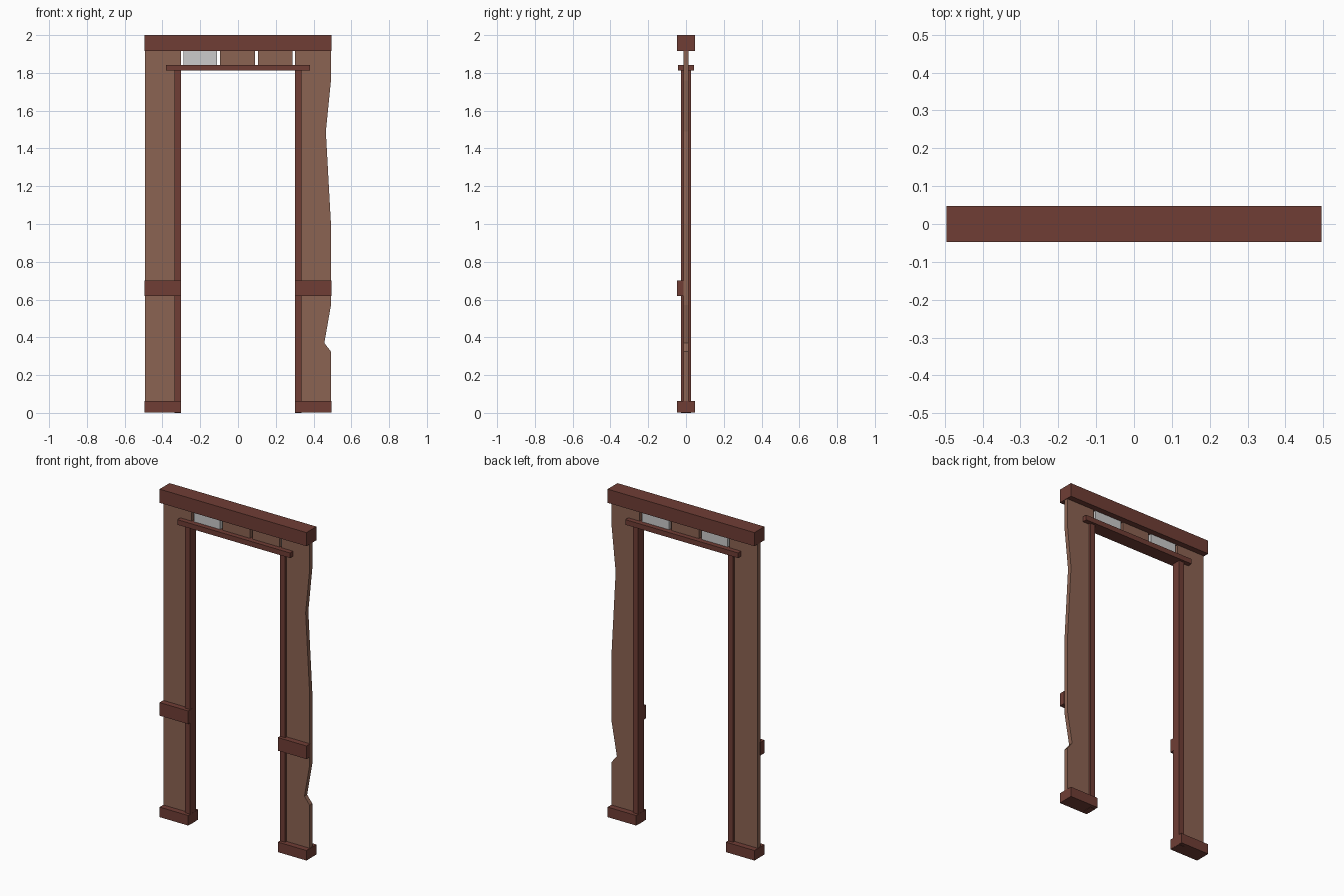
import bpy, bmesh

if "Cube" in bpy.data.objects:
    bpy.data.objects.remove(bpy.data.objects["Cube"])


def material(name, rgb):
    m = bpy.data.materials.new(name)
    m.diffuse_color = (*rgb, 1)
    m.use_nodes = True
    m.node_tree.nodes["Principled BSDF"].inputs["Base Color"].default_value = m.diffuse_color
    return m


DARK = material("dark_wood", (0.16, 0.048, 0.036))
WALL = material("brown_wall", (0.26, 0.125, 0.085))


def prism(name, profile, y0, y1, mat=None):
    """Extrude an x-z outline from y0 to y1."""
    bm = bmesh.new()
    face = bm.faces.new([bm.verts.new((x, y0, z)) for x, z in profile])
    ext = bmesh.ops.extrude_face_region(bm, geom=[face])["geom"]
    verts = [v for v in ext if isinstance(v, bmesh.types.BMVert)]
    bmesh.ops.translate(bm, verts=verts, vec=(0, y1 - y0, 0))
    bmesh.ops.recalc_face_normals(bm, faces=bm.faces)
    me = bpy.data.meshes.new(name)
    bm.to_mesh(me)
    bm.free()
    if mat:
        me.materials.append(mat)
    ob = bpy.data.objects.new(name, me)
    bpy.context.collection.objects.link(ob)
    return ob


def box(name, x0, x1, y0, y1, z0, z1, mat=None):
    return prism(name, [(x0, z0), (x1, z0), (x1, z1), (x0, z1)], y0, y1, mat)


# Head beam and door lintel
box("head_beam", -0.495, 0.495, -0.048, 0.048, 1.917, 2.0, DARK)
box("door_lintel", -0.38, 0.38, -0.042, 0.042, 1.812, 1.843, DARK)

# Mirrored posts, feet and front rails
for side, s in (("left", -1), ("right", 1)):
    box(side + "_door_post", s * 0.303, s * 0.337, -0.027, 0.027, 0.0, 1.812, DARK)
    box(side + "_foot", s * 0.302, s * 0.495, -0.048, 0.048, 0.002, 0.063, DARK)
    box(side + "_front_rail", s * 0.302, s * 0.495, -0.048, -0.012, 0.62, 0.70, DARK)

# Wall panels: straight on the left, broken outer edge on the right
inner = [(0.303, 1.92), (0.303, 1.83), (0.325, 1.83), (0.325, 0.03)]
left_edge = [(0.492, 0.03), (0.492, 1.92)]
right_edge = [(0.492, 0.03), (0.492, 0.325), (0.457, 0.37), (0.492, 0.57),
              (0.492, 1.0), (0.465, 1.49), (0.492, 1.76), (0.492, 1.92)]
prism("left_wall_panel", [(-x, z) for x, z in inner + left_edge], -0.013, 0.013, WALL)
prism("right_wall_panel", inner + right_edge, -0.013, 0.013, WALL)

# Transom panes with open slits between them; the right one is boarded in front
Z0, Z1 = 1.84, 1.92
box("left_transom_pane", -0.289, -0.112, -0.012, 0.012, Z0, Z1)
box("middle_transom_board", -0.096, 0.089, -0.012, 0.012, Z0, Z1, WALL)
box("right_transom_board", 0.105, 0.289, -0.012, 0.0, Z0, Z1, WALL)
box("right_transom_pane", 0.105, 0.289, 0.0, 0.012, Z0, Z1)
